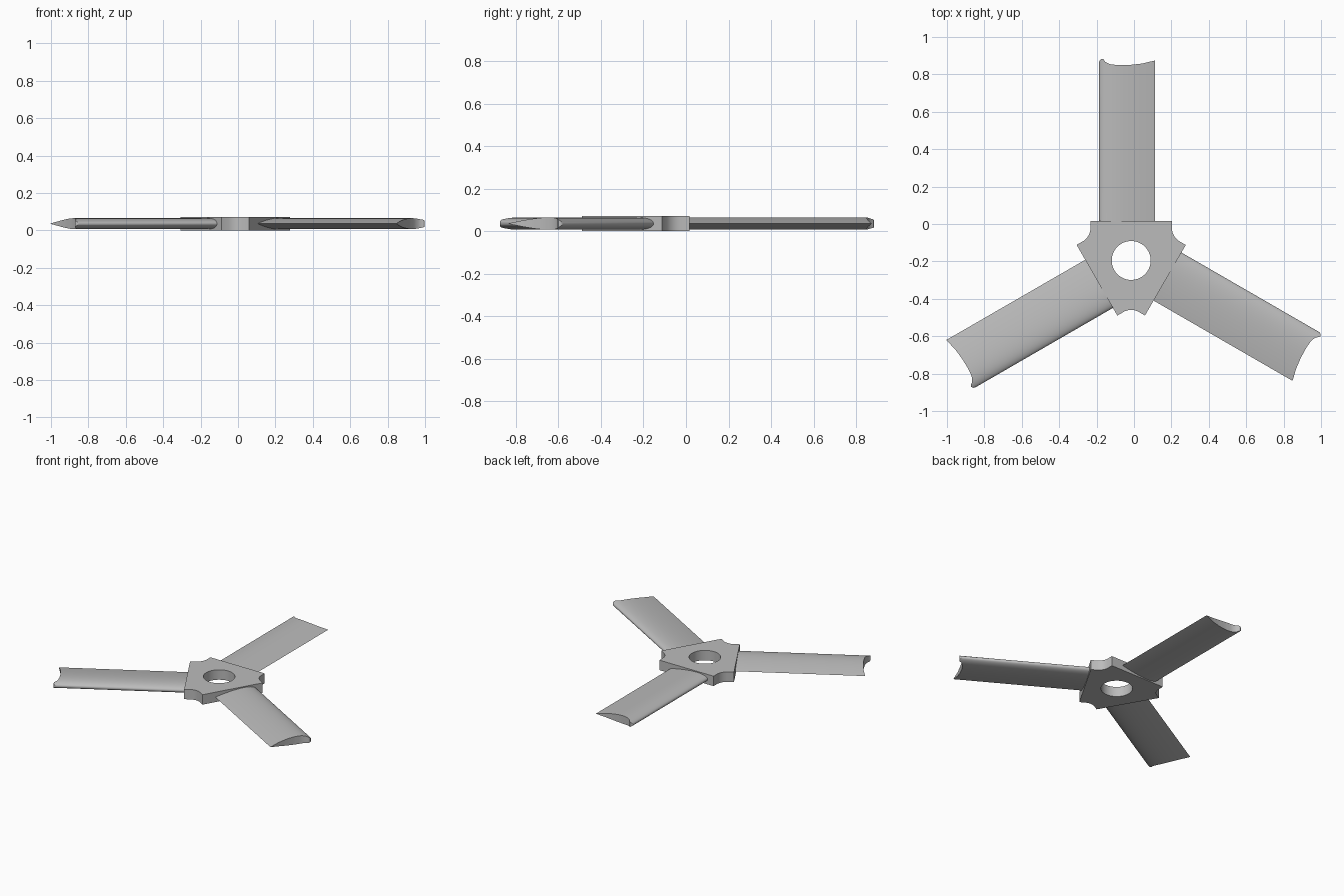
import bpy, bmesh
from math import pi, cos, sin, sqrt
from mathutils import Matrix, Vector

cube = bpy.data.objects.get("Cube")
if cube:
    bpy.data.objects.remove(cube, do_unlink=True)

CENTRE = Vector((-0.015, -0.195, 0))
HUB_HEIGHT = 0.072
MID_Z = HUB_HEIGHT / 2
LEADING, TRAILING = -0.171, 0.126
CHORD = TRAILING - LEADING

grey = bpy.data.materials.new("plain_grey")
grey.use_nodes = True
grey.diffuse_color = (0.5, 0.5, 0.5, 1)
grey.node_tree.nodes["Principled BSDF"].inputs["Base Color"].default_value = (0.5, 0.5, 0.5, 1)


def smooth(obj):
    bpy.ops.object.select_all(action='DESELECT')
    obj.select_set(True)
    bpy.context.view_layer.objects.active = obj
    bpy.ops.object.shade_smooth_by_angle(angle=pi / 6)


# Hub: triangular plate with notched corners and a round bore
def add_loop(curve, points):
    spline = curve.splines.new('POLY')
    spline.points.add(len(points) - 1)
    for p, co in zip(spline.points, points):
        p.co = (co.x, co.y, 0, 1)
    spline.use_cyclic_u = True


corner = [Vector((x, y, 0)) for x, y in
          [(0.292, 0.083), (0.252, 0.106), (0.238, 0.119),
           (0.229, 0.132), (0.222, 0.146), (0.218, 0.165), (0.218, 0.211)]]
outline = [Matrix.Rotation(k * 2 * pi / 3, 3, 'Z') @ p for k in range(3) for p in corner]
bore = [Vector((0.104 * cos(a), 0.104 * sin(a), 0)) for a in (i * pi / 32 for i in range(64))]

curve = bpy.data.curves.new("hub_profile", 'CURVE')
curve.dimensions = '2D'
curve.fill_mode = 'BOTH'
curve.extrude = HUB_HEIGHT / 2
add_loop(curve, outline)
add_loop(curve, bore)
hub = bpy.data.objects.new("hub", curve)
bpy.context.collection.objects.link(hub)
hub.location = CENTRE + Vector((0, 0, MID_Z))
bpy.ops.object.select_all(action='DESELECT')
hub.select_set(True)
bpy.context.view_layer.objects.active = hub
bpy.ops.object.convert(target='MESH')
bm = bmesh.new()
bm.from_mesh(hub.data)
bmesh.ops.remove_doubles(bm, verts=bm.verts, dist=0.0001)
bmesh.ops.recalc_face_normals(bm, faces=bm.faces)
bm.to_mesh(hub.data)
bm.free()
hub.data.materials.clear()
hub.data.materials.append(grey)
smooth(hub)

# Blade: straight aerofoil with a scooped tip
TIP = [(-0.171, 1.064), (-0.166, 1.074), (-0.152, 1.081), (-0.137, 1.06), (-0.11, 1.048),
       (-0.06, 1.044), (0, 1.046), (0.06, 1.053), (0.126, 1.069)]


def tip_y(x):
    for (x0, y0), (x1, y1) in zip(TIP, TIP[1:]):
        if x <= x1:
            return y0 + (y1 - y0) * (x - x0) / (x1 - x0)
    return TIP[-1][1]


def half_thickness(t):
    shape = 0.2969 * sqrt(t) - 0.126 * t - 0.3516 * t**2 + 0.2843 * t**3 - 0.1036 * t**4
    return 0.3 * max(shape, 0) * 2


def build_blade():
    bm = bmesh.new()
    steps = 28
    rows = []
    for i in range(steps + 1):
        t = (1 - cos(pi * i / steps)) / 2
        x = LEADING + CHORD * t
        h = half_thickness(t) if 0 < i < steps else 0
        ends = []
        for y in (0.19, tip_y(x)):
            top = bm.verts.new((x, y, MID_Z + h))
            low = bm.verts.new((x, y, MID_Z - h)) if h else top
            ends.append((top, low))
        rows.append(ends)

    def face(*verts):
        bm.faces.new(list(dict.fromkeys(verts)))

    for (r0, t0), (r1, t1) in zip(rows, rows[1:]):
        face(r0[0], r1[0], t1[0], t0[0])
        face(r0[1], t0[1], t1[1], r1[1])
        face(t0[0], t1[0], t1[1], t0[1])
        face(r0[0], r0[1], r1[1], r1[0])
    bmesh.ops.recalc_face_normals(bm, faces=bm.faces)
    mesh = bpy.data.meshes.new("blade")
    bm.to_mesh(mesh)
    bm.free()
    mesh.materials.append(grey)
    return mesh


# Scale the section so that its thickest point is just below the hub faces
peak = max(half_thickness(i / 100) for i in range(101))
section = half_thickness
half_thickness = lambda t: section(t) * 0.029 / peak

blade_mesh = build_blade()
for k, name in enumerate(("back_blade", "right_blade", "left_blade")):
    blade = bpy.data.objects.new(name, blade_mesh)
    bpy.context.collection.objects.link(blade)
    blade.location = CENTRE
    blade.rotation_euler.z = k * 2 * pi / 3
    if k == 0:
        smooth(blade)
